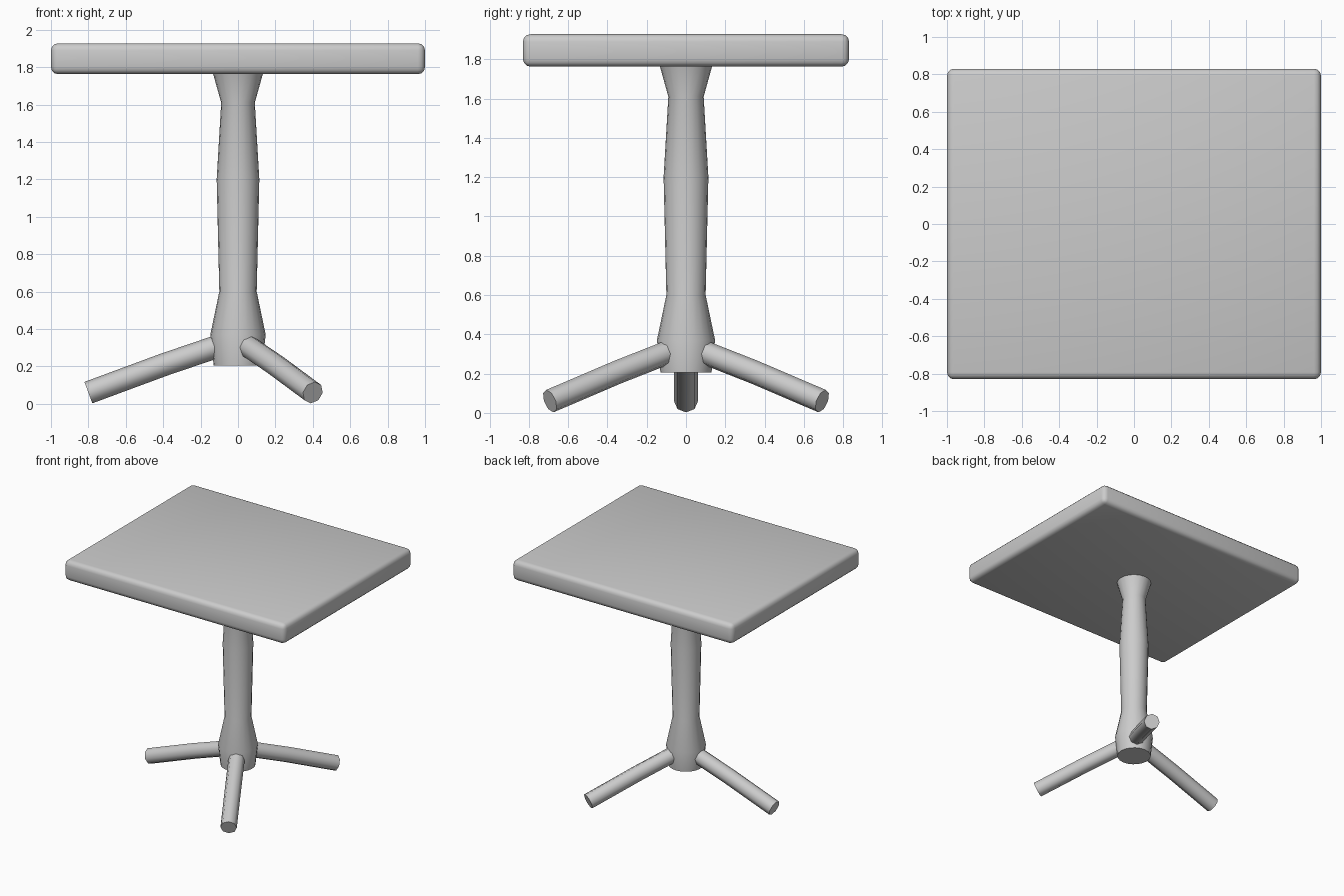
import bpy, bmesh
from math import sin, cos, pi, atan2, radians
from mathutils import Vector, Matrix

cube = bpy.data.objects.get("Cube")
if cube:
    bpy.data.objects.remove(cube, do_unlink=True)

GREY = (0.6, 0.6, 0.6, 1)
mat = bpy.data.materials.new("plain grey")
mat.use_nodes = True
mat.diffuse_color = GREY
mat.node_tree.nodes["Principled BSDF"].inputs["Base Color"].default_value = GREY


def finish(bm, name, angle):
    """Turn a bmesh into a grey, smooth-shaded object."""
    bmesh.ops.recalc_face_normals(bm, faces=bm.faces[:])
    mesh = bpy.data.meshes.new(name)
    bm.to_mesh(mesh)
    bm.free()
    mesh.materials.append(mat)
    obj = bpy.data.objects.new(name, mesh)
    bpy.context.collection.objects.link(obj)
    bpy.ops.object.select_all(action='DESELECT')
    obj.select_set(True)
    bpy.context.view_layer.objects.active = obj
    bpy.ops.object.shade_smooth_by_angle(angle=radians(angle))
    return obj


def skin(bm, rings):
    """Join rings of vertices into a capped tube."""
    rings = [[bm.verts.new(p) for p in ring] for ring in rings]
    n = len(rings[0])
    for a, b in zip(rings, rings[1:]):
        for i in range(n):
            j = (i + 1) % n
            bm.faces.new((a[i], a[j], b[j], b[i]))
    bm.faces.new(rings[0][::-1])
    bm.faces.new(rings[-1])


def circle(n, radius):
    return [(radius * cos(2 * pi * i / n), radius * sin(2 * pi * i / n)) for i in range(n)]


# Table top: slab with rounded edges
bm = bmesh.new()
bmesh.ops.create_cube(bm, size=1, matrix=Matrix.Translation((0, 0, 1.845))
                      @ Matrix.Diagonal((2, 1.66, 0.165, 1)))
bmesh.ops.bevel(bm, geom=bm.edges[:], offset=0.038, segments=3, profile=0.5, affect='EDGES')
finish(bm, "table_top", 60)

# Column: turned profile of (radius, height)
profile = [(0.13, 0.205), (0.148, 0.37), (0.1, 0.6), (0.114, 1.2), (0.09, 1.61), (0.136, 1.775)]
bm = bmesh.new()
skin(bm, [[(x, y, z) for x, y in circle(20, r)] for r, z in profile])
finish(bm, "column", 50)

# Three slightly bent eight-sided legs: path of (distance from axis, height)
path = [(0.08, 0.317), (0.4, 0.208), (0.8, 0.06)]
for name, heading in (("right_leg", 180), ("front_left_leg", -60), ("back_left_leg", 60)):
    rings = []
    for k, (d, z) in enumerate(path):
        before, after = path[max(k - 1, 0)], path[min(k + 1, len(path) - 1)]
        slope = atan2(after[1] - before[1], after[0] - before[0])
        turn = Matrix.Rotation(radians(heading), 3, 'Z')
        rings.append([turn @ Vector((d - v * sin(slope), u, z + v * cos(slope)))
                      for u, v in circle(8, 0.061)])
    bm = bmesh.new()
    skin(bm, rings)
    finish(bm, name, 50)
